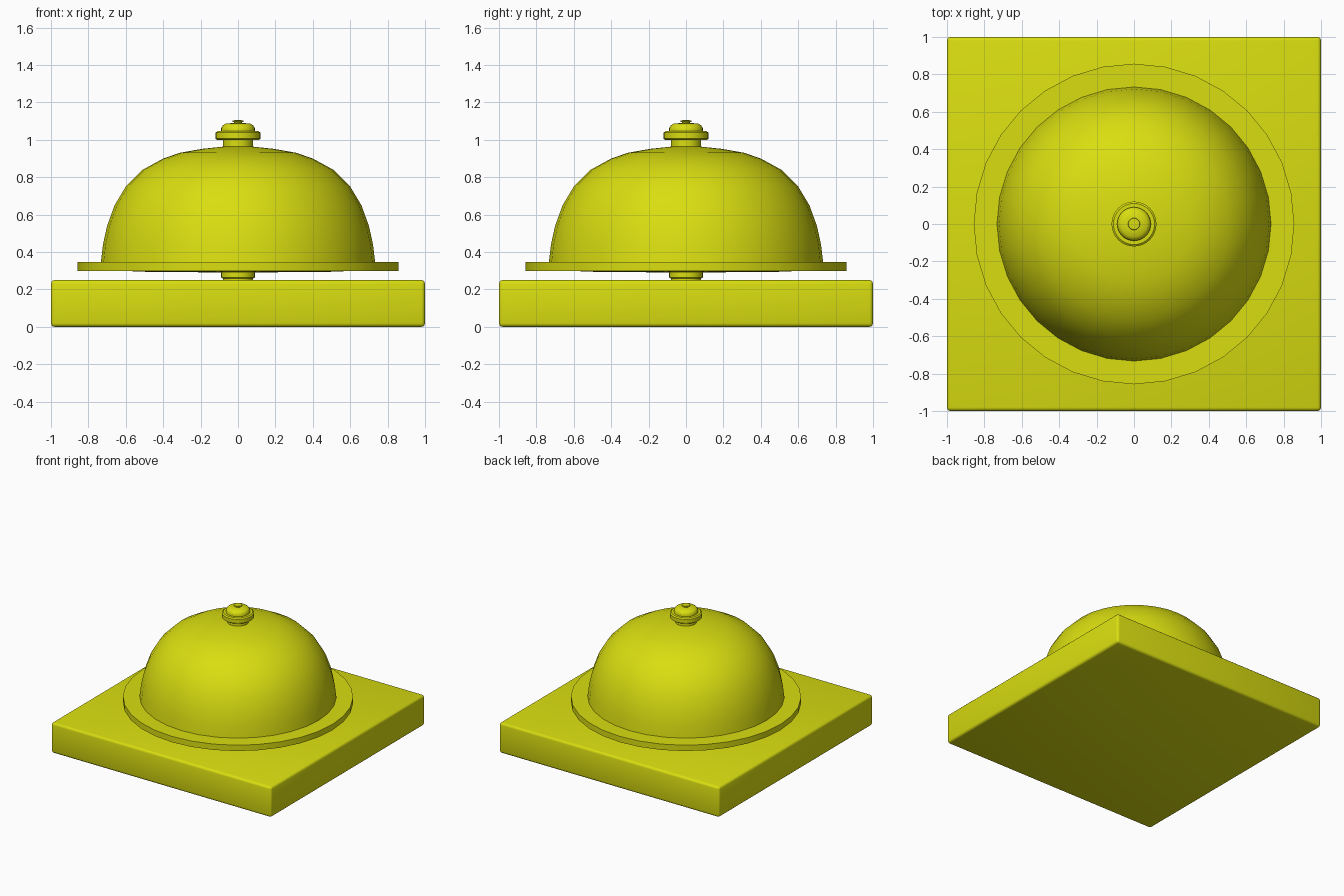
import bpy, bmesh, math

old = bpy.data.objects.get("Cube")
if old:
    bpy.data.objects.remove(old, do_unlink=True)

# One yellow finish for the whole bell
yellow = bpy.data.materials.new("yellow")
yellow.use_nodes = True
colour = (0.70, 0.73, 0.005, 1)
yellow.diffuse_color = colour
yellow.node_tree.nodes["Principled BSDF"].inputs["Base Color"].default_value = colour


def finish(name, bm, angle):
    bmesh.ops.recalc_face_normals(bm, faces=bm.faces)
    mesh = bpy.data.meshes.new(name)
    bm.to_mesh(mesh)
    bm.free()
    mesh.materials.append(yellow)
    obj = bpy.data.objects.new(name, mesh)
    bpy.context.collection.objects.link(obj)
    bpy.ops.object.select_all(action="DESELECT")
    obj.select_set(True)
    bpy.context.view_layer.objects.active = obj
    bpy.ops.object.shade_smooth_by_angle(angle=math.radians(angle))
    return obj


def lathe(name, profile, segments=32, angle=35):
    """Turn a (radius, height) profile around the z axis."""
    bm = bmesh.new()
    verts = [bm.verts.new((r, 0, z)) for r, z in profile]
    edges = [bm.edges.new(pair) for pair in zip(verts, verts[1:])]
    bmesh.ops.spin(bm, geom=verts + edges, cent=(0, 0, 0), axis=(0, 0, 1),
                   angle=math.tau, steps=segments, use_duplicate=False)
    bmesh.ops.remove_doubles(bm, verts=bm.verts, dist=0.0005)
    return finish(name, bm, angle)


# Square base with softly rounded edges
bm = bmesh.new()
bmesh.ops.create_cube(bm, size=1)
bmesh.ops.scale(bm, vec=(2, 2, 0.25), verts=bm.verts)
bmesh.ops.translate(bm, vec=(0, 0, 0.125), verts=bm.verts)
bmesh.ops.bevel(bm, geom=bm.edges[:], offset=0.02, segments=3,
                profile=0.5, affect="EDGES")
finish("base", bm, 60)

# Short post between base and bell
lathe("lower_post", [(0, 0.245), (0.08, 0.245), (0.08, 0.258), (0.09, 0.264),
                     (0.09, 0.30), (0, 0.30)])

# Flat rim with a slightly sunken underside
lathe("rim", [(0, 0.29), (0.53, 0.295), (0.60, 0.30), (0.857, 0.30),
              (0.857, 0.348), (0.72, 0.348)])

# Dome
lathe("dome", [(0.733, 0.346), (0.722, 0.44), (0.70, 0.54), (0.66, 0.65),
               (0.60, 0.75), (0.51, 0.84), (0.40, 0.90), (0.31, 0.931),
               (0.19, 0.952), (0, 0.972)])

# Stepped button on top
lathe("button_neck", [(0.08, 0.955), (0.08, 1.005)])
lathe("button_collar", [(0, 0.998), (0.11, 0.998), (0.12, 1.006),
                        (0.12, 1.038), (0.11, 1.046), (0, 1.046)])
lathe("button", [(0.09, 1.04), (0.09, 1.062), (0.082, 1.076),
                 (0.068, 1.086), (0.03, 1.09), (0, 1.09)])
lathe("button_cap", [(0.022, 1.085), (0.022, 1.095), (0.032, 1.098),
                     (0.03, 1.104), (0, 1.106)])
